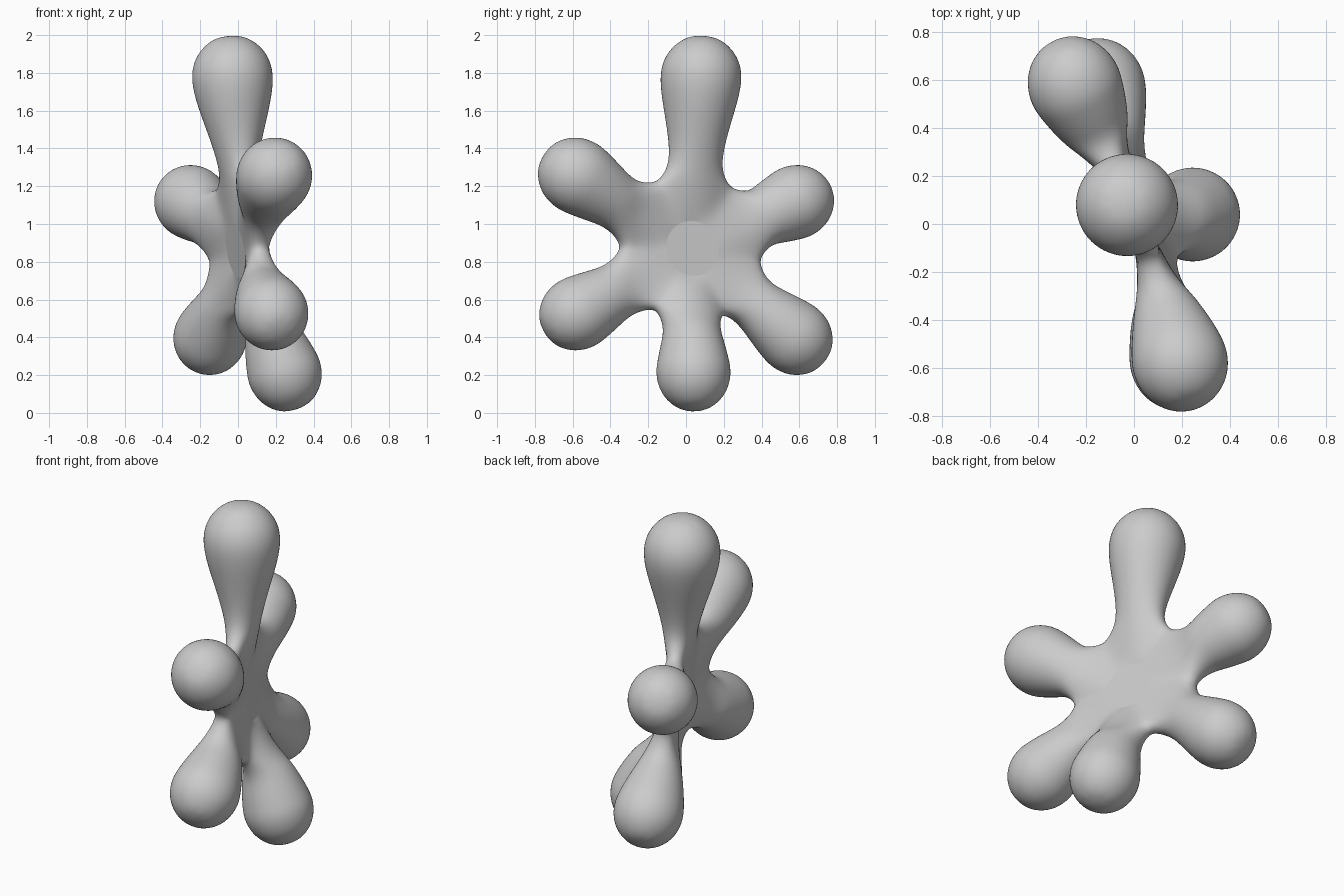
import bpy, bmesh, math
from mathutils import Vector

cube = bpy.data.objects.get("Cube")
if cube:
    bpy.data.objects.remove(cube, do_unlink=True)

grey = bpy.data.materials.new("plain grey")
grey.use_nodes = True
GREY = (0.6, 0.6, 0.6, 1)
grey.diffuse_color = GREY
grey.node_tree.nodes["Principled BSDF"].inputs["Base Color"].default_value = GREY

HUB = Vector((0.03, 0.02, 0.865))
N = Vector((1, 0.34, 0.15)).normalized()      # axis of the thin hub

# Bulb centre, radius, and distance of the web to the next lobe around the hub
LOBES = [((-0.03, 0.08, 1.783), 0.214, 0.395), ((0.195, -0.585, 1.26), 0.198, 0.36),
         ((0.18, -0.583, 0.523), 0.193, 0.37), ((0.25, 0.04, 0.203), 0.194, 0.375),
         ((-0.15, 0.583, 0.393), 0.193, 0.395), ((-0.252, 0.59, 1.12), 0.193, 0.405)]
COUNT = len(LOBES)
axes = [(Vector(c) - HUB).normalized() for c, r, web in LOBES]

bm = bmesh.new()
crease = bm.edges.layers.float.new("crease_edge")

# Shared web corners between neighbouring lobes: (top, bottom)
webs = []
for i in range(COUNT):
    mid = (axes[i] + axes[(i + 1) % COUNT]).normalized()
    webs.append([bm.verts.new(HUB + mid * LOBES[i][2] + N * h) for h in (0.05, -0.05)])

rims = ([], [])                               # hub rim on each side
for i, (centre, r, web) in enumerate(LOBES):
    a = axes[i]
    length = (Vector(centre) - HUB).length
    side = N.cross(a).normalized()
    up = a.cross(side)

    # Lobe root, joined to the webs on either side
    root = {}
    for h in (1, -1):
        for s in (1, -1):
            root[h, s] = bm.verts.new(HUB + a * 0.34 + side * 0.065 * s + N * 0.08 * h)
    left, right = webs[i], webs[i - 1]
    ring = [left[0], root[1, 1], root[1, -1], right[0],
            right[1], root[-1, -1], root[-1, 1], left[1]]
    rims[0].extend([right[0], root[1, -1], root[1, 1]])
    rims[1].extend([right[1], root[-1, -1], root[-1, 1]])

    # Neck rings (distance, half width, half thickness) swell into a teardrop
    start = 0.44
    rings = []
    for u in (0, 0.35, 0.7):
        d = start + (length - start) * u
        q = (length - d) / r
        w = 0.60 + 0.40 * math.exp(-(q / 1.35) ** 2)
        h = 0.31 + 0.69 * math.exp(-(q / 1.75) ** 2)
        rings.append((d, w * r * 1.12, h * r * 1.12))
    # Round end of the bulb
    for deg in (0, 30, 60):
        t = math.radians(deg)
        rad = r * 1.15 * math.cos(t)
        rings.append((length + r * 1.047 * math.sin(t), rad, rad))
    for d, w, h in rings:
        new = []
        for k in range(8):
            t = math.radians(22.5 + 45 * k)
            new.append(bm.verts.new(HUB + a * d + side * w * math.cos(t) + up * h * math.sin(t)))
        for k in range(8):
            j = (k + 1) % 8
            bm.faces.new((ring[k], ring[j], new[j], new[k]))
        ring = new
    tip = bm.verts.new(HUB + a * (length + r * 1.047))
    for k in range(8):
        bm.faces.new((ring[k], ring[(k + 1) % 8], tip))

# Hub faces with a flat round disc in the middle of each side
for rim, sign in zip(rims, (1, -1)):
    disc = []
    for v in rim:
        d = v.co - HUB
        d = (d - N * d.dot(N)).normalized()
        disc.append(bm.verts.new(HUB + d * 0.15 + N * 0.045 * sign))
    n = len(rim)
    for k in range(n):
        j = (k + 1) % n
        bm.faces.new((rim[k], rim[j], disc[j], disc[k]))
    cap = bm.faces.new(disc)
    for e in cap.edges:
        e[crease] = 1.0

bmesh.ops.recalc_face_normals(bm, faces=bm.faces[:])
for f in bm.faces:
    f.smooth = True
for e in bm.edges:
    e.smooth = e[crease] < 0.5

mesh = bpy.data.meshes.new("lobed_body")
bm.to_mesh(mesh)
bm.free()
mesh.materials.append(grey)
body = bpy.data.objects.new("lobed_body", mesh)
bpy.context.scene.collection.objects.link(body)
sub = body.modifiers.new("Smooth", "SUBSURF")
sub.levels = sub.render_levels = 3
